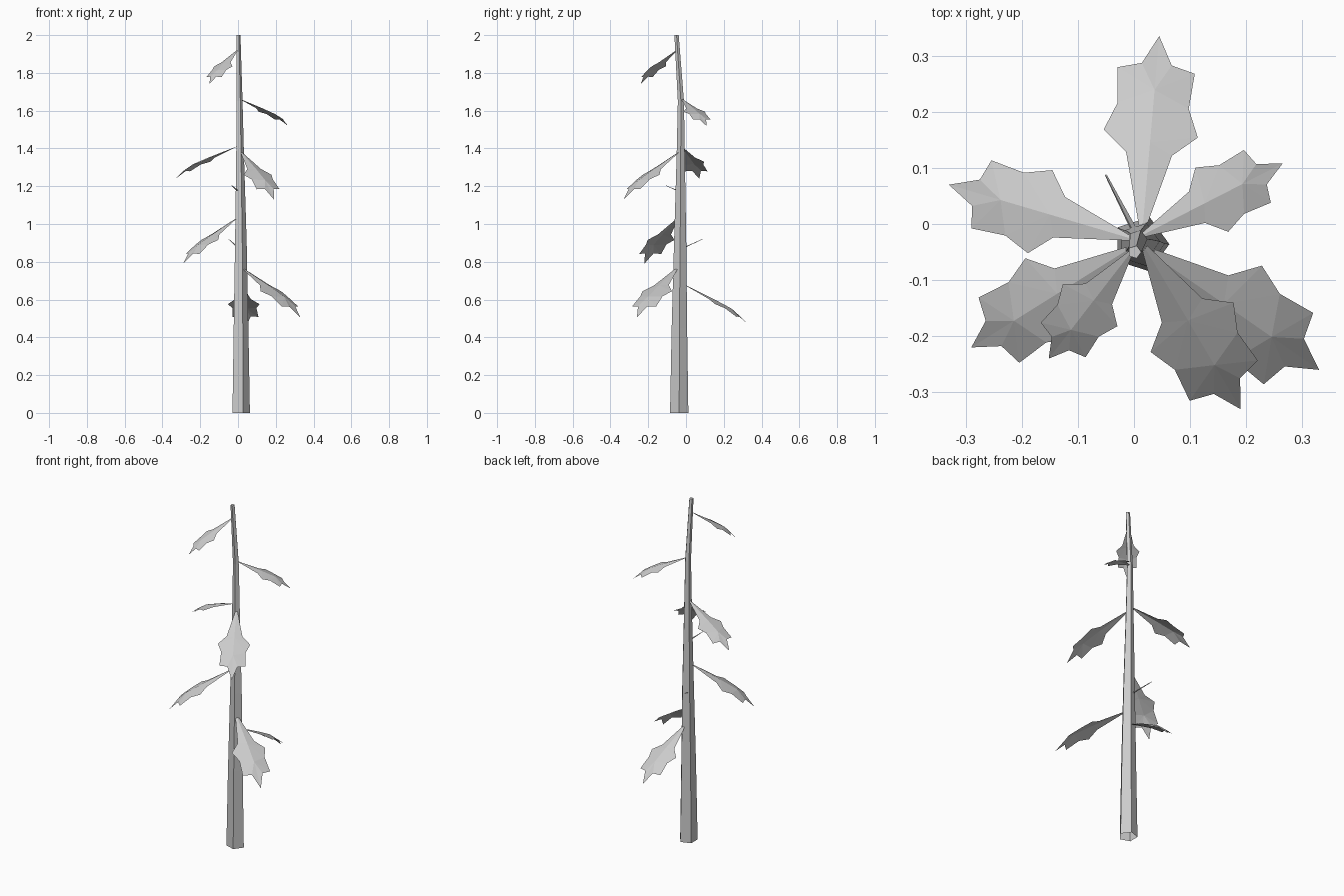
import bpy, bmesh, math
from mathutils import Vector

cube = bpy.data.objects.get("Cube")
if cube:
    bpy.data.objects.remove(cube, do_unlink=True)

grey = bpy.data.materials.new("plain_grey")
grey.use_nodes = True
COLOUR = (0.6, 0.6, 0.6, 1)
grey.diffuse_color = COLOUR
grey.node_tree.nodes["Principled BSDF"].inputs["Base Color"].default_value = COLOUR


def finish(bm, name):
    mesh = bpy.data.meshes.new(name)
    bm.to_mesh(mesh)
    bm.free()
    mesh.materials.append(grey)
    obj = bpy.data.objects.new(name, mesh)
    bpy.context.collection.objects.link(obj)
    return obj


def tube(name, path, sides):
    """Tapered tube through (x, y, z, radius) points, open below, closed on top."""
    bm = bmesh.new()
    rings = []
    for x, y, z, r in path:
        angles = [2 * math.pi * i / sides for i in range(sides)]
        rings.append([bm.verts.new((x + r * math.cos(a), y + r * math.sin(a), z))
                      for a in angles])
    for low, high in zip(rings, rings[1:]):
        for i in range(sides):
            j = (i + 1) % sides
            bm.faces.new((low[i], low[j], high[j], high[i]))
    bm.faces.new(rings[-1])
    return finish(bm, name)


# Half outline of a leaf: position along the midrib, half width
OUTLINE = [(0, 0.012), (0.38, 0.1), (0.49, 0.205), (0.62, 0.155),
           (0.81, 0.168), (0.83, 0.065)]


def leaf(name, base, tip):
    base, tip = Vector(base), Vector(tip)
    along = tip - base
    length = along.length
    across = along.cross(Vector((0, 0, 1))).normalized()
    up = across.cross(along).normalized()

    def point(u, v):
        bow = 0.45 * u * u * (1 - u)
        fold = 0.22 * abs(v)
        return base + along * u + (across * v + up * (bow - fold)) * length

    bm = bmesh.new()
    rib = [bm.verts.new(point(u, 0)) for u in (0, 0.42, 0.68)]
    end = bm.verts.new(tip)
    for side in (1, -1):
        rim = [bm.verts.new(point(u, side * v)) for u, v in OUTLINE] + [end]
        # stem, two side lobes and the pointed tip
        panels = [(rib[0], rim[0], rim[1], rib[1]), (rib[1], rim[1], rim[2]),
                  (rib[1], rim[2], rim[3]), (rib[1], rim[3], rib[2]),
                  (rib[2], rim[3], rim[4]), (rib[2], rim[4], rim[5]),
                  (rib[2], rim[5], end)]
        for panel in panels:
            bm.faces.new(panel if side == 1 else panel[::-1])
    bmesh.ops.recalc_face_normals(bm, faces=bm.faces)
    if sum(f.normal.z for f in bm.faces) < 0:
        bmesh.ops.reverse_faces(bm, faces=bm.faces)
    return finish(bm, name)


# Five-sided trunk
tube("trunk", [(0.012, -0.036, 0, 0.051), (0.012, -0.035, 0.45, 0.043),
               (0.012, -0.031, 0.9, 0.034), (0.009, -0.028, 1.35, 0.023),
               (0.007, -0.027, 1.65, 0.017), (0.001, -0.05, 2, 0.012)], 5)

# Leaves from the bottom upward
LEAVES = {
    "leaf_back": ((0.015, -0.01, 0.68), (0.045, 0.335, 0.46)),
    "leaf_low_front_left": ((0.02, -0.045, 0.77), (0.33, -0.26, 0.505)),
    "leaf_front_right": ((-0.01, -0.045, 1.03), (-0.29, -0.22, 0.79)),
    "leaf_high_front_left": ((0.018, -0.04, 1.38), (0.19, -0.33, 1.13)),
    "leaf_back_right": ((-0.008, -0.025, 1.41), (-0.33, 0.07, 1.24)),
    "leaf_back_left": ((0.015, -0.02, 1.66), (0.265, 0.108, 1.52)),
    "leaf_top_front_right": ((-0.005, -0.05, 1.92), (-0.152, -0.24, 1.74)),
}
for name, (base, tip) in LEAVES.items():
    leaf(name, base, tip)

# Bare leaf stalks
tube("stalk_back", [(0, -0.01, 0.875, 0.006), (-0.05, 0.087, 0.92, 0.002)], 4)
tube("stalk_front", [(0, -0.04, 1.175, 0.006), (-0.034, -0.11, 1.205, 0.002)], 4)
